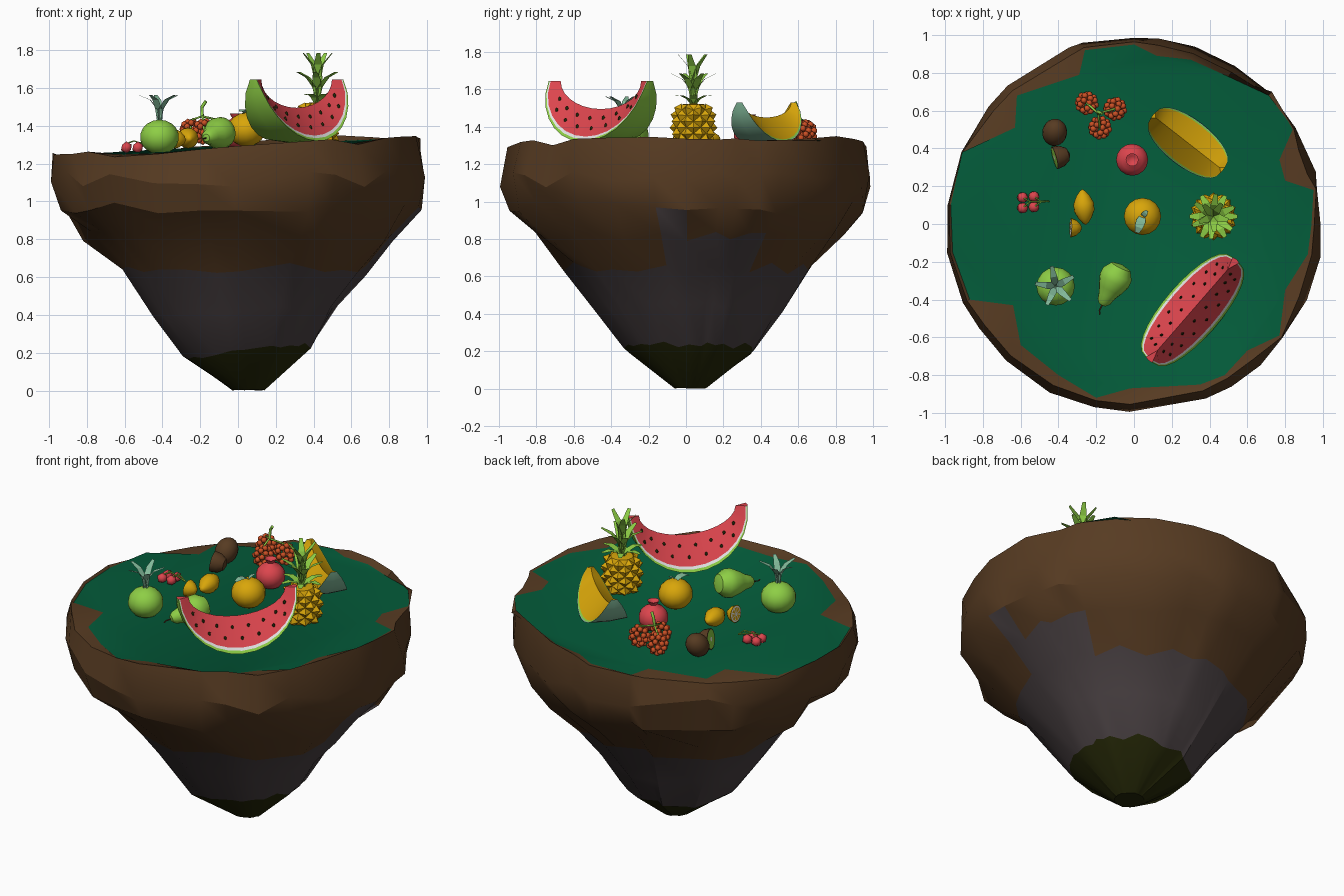
import bpy, bmesh, random
from math import sin, cos, pi, radians, atan2, degrees, hypot
from mathutils import Vector, Matrix

random.seed(4)
cube = bpy.data.objects.get("Cube")
if cube:
    bpy.data.objects.remove(cube)


def material(name, *rgb):
    m = bpy.data.materials.new(name)
    m.use_nodes = True
    m.diffuse_color = (*rgb, 1)
    m.node_tree.nodes["Principled BSDF"].inputs["Base Color"].default_value = (*rgb, 1)
    return m


GRASS = material("grass", .001, .105, .042)
SOIL = material("soil brown", .095, .044, .016)
STONE = material("stone grey", .068, .053, .056)
DARK = material("dark olive", .017, .019, .002)
RED = material("red", .72, .06, .075)
GREEN = material("fresh green", .27, .62, .06)
YELLOW = material("golden yellow", .69, .38, .003)
WHITE = material("white", .78, .78, .78)
BERRY = material("berry orange", .6, .08, .018)
SAGE = material("sage green", .23, .5, .33)
UP = Vector((0, 0, 1))


def finish(name, bm, mats, loc=(0, 0, 0), axis=UP, turn=0, angle=35, fix=True):
    if fix:
        bmesh.ops.recalc_face_normals(bm, faces=bm.faces)
    mesh = bpy.data.meshes.new(name)
    bm.to_mesh(mesh)
    bm.free()
    for m in mats:
        mesh.materials.append(m)
    ob = bpy.data.objects.new(name, mesh)
    bpy.context.collection.objects.link(ob)
    q = Vector(axis).to_track_quat('Z', 'Y') if axis is not UP else Matrix.Rotation(turn, 3, 'Z').to_quaternion()
    ob.location, ob.rotation_euler = loc, q.to_euler()
    if angle:
        bpy.ops.object.select_all(action='DESELECT')
        ob.select_set(True)
        bpy.context.view_layer.objects.active = ob
        bpy.ops.object.shade_smooth_by_angle(angle=radians(angle))
    return ob


def skin(bm, rings, bands):
    """Join rings of vertices with faces, one material index per band."""
    n = len(rings[0])
    for lower, upper, band in zip(rings, rings[1:], bands):
        for j in range(n):
            k = (j + 1) % n
            corners = list(dict.fromkeys((lower[j], lower[k], upper[k], upper[j])))
            bm.faces.new(corners).material_index = band


def lathe(name, profile, mats, loc, axis=UP, bands=None, n=16):
    bm = bmesh.new()
    rings = []
    for r, z in profile:
        if r == 0:
            rings.append([bm.verts.new((0, 0, z))] * n)
        else:
            rings.append([bm.verts.new((r * cos(2 * pi * j / n), r * sin(2 * pi * j / n), z)) for j in range(n)])
    skin(bm, rings, bands or [0] * len(profile))
    return finish(name, bm, mats, loc, axis)


def ball(r, h, steps=9):
    return [(round(r * sin(pi * i / steps), 4), -h * cos(pi * i / steps)) for i in range(steps + 1)]


def stem(name, points, mat, r=.006):
    cu = bpy.data.curves.new(name, 'CURVE')
    cu.dimensions, cu.bevel_depth, cu.bevel_resolution, cu.use_fill_caps = '3D', r, 1, True
    sp = cu.splines.new('POLY')
    sp.points.add(len(points) - 1)
    for p, co in zip(sp.points, points):
        p.co = (*co, 1)
    cu.materials.append(mat)
    bpy.context.collection.objects.link(bpy.data.objects.new(name, cu))


def leaf(bm, base, az, length, width, pitch, bend):
    out, side = Vector((cos(az), sin(az), 0)), Vector((-sin(az), cos(az), 0))
    p, last = Vector(base), None
    for w in (.7, 1, .9, .45):
        pair = [bm.verts.new(p + side * width * w * s) for s in (-.5, .5)]
        if last:
            bm.faces.new((last[0], last[1], pair[1], pair[0]))
        last = pair
        p = p + (out * cos(pitch) + UP * sin(pitch)) * length / 3
        pitch -= bend


def dots(name, centres, mat, r, scale=(1, 1, 1), **kw):
    bm = bmesh.new()
    for c in centres:
        bmesh.ops.create_icosphere(bm, subdivisions=1, radius=r, matrix=Matrix.Translation(c) @ Matrix.Diagonal((*scale, 1)))
    return finish(name, bm, [mat], angle=50, **kw)


# Floating island: grass outline, rim and tapering rings below
def ground(x, y):
    return 1.285 + .047 * x + .012 * y


outline = [(.94, 0), (.95, .18), (.8, .23), (.77, .34), (.84, .5), (.73, .7), (.5, .78), (.3, .87), (.12, .89),
           (0, .95), (-.26, .92), (-.29, .79), (-.62, .68), (-.63, .51), (-.91, .38), (-.97, .1), (-.96, -.15),
           (-.87, -.4), (-.64, -.43), (-.6, -.64), (-.4, -.8), (-.2, -.92), (-.02, -.87), (.35, -.85), (.48, -.8),
           (.6, -.67), (.77, -.59), (.8, -.35), (.92, -.16)]
bm = bmesh.new()
turf = [bm.verts.new((x, y, ground(x, y))) for x, y in outline]
rim = []
for x, y in outline:
    d = hypot(x, y)
    s = max(.955, min(d + .015, .985)) / d
    rim.append(bm.verts.new((x * s, y * s, ground(x, y) + random.uniform(-.015, .03) + .012 * x)))
rings = [turf, rim]
for r, z, wobble, lift in ((.995, 1.12, .01, .045), (.955, .97, .015, .035), (.82, .81, .02, .035), (.65, .64, .02, .035),
                           (.49, .42, .012, .02), (.345, .21, .01, .02), (.085, 0, 0, .006)):
    shift = (1.1 - z) * .05
    ring = []
    for x, y in outline:
        a = atan2(y, x)
        q = r + random.uniform(-wobble, wobble)
        tilt = .03 * cos(a) if 0 < z < .5 else 0
        ring.append(bm.verts.new((q * cos(a) + shift, q * sin(a) + shift * .4, z + random.uniform(0 if z == 0 else -lift, lift) + tilt)))
    rings.append(ring)
skin(bm, rings, [1, 1, 1, 1, 1, 2, 2, 3])
bm.faces.new(turf).material_index = 0
bm.faces.new(rings[-1]).material_index = 3
for f in bm.faces:  # stone rises higher on one flank
    c = f.calc_center_median()
    a = degrees(atan2(c.y, c.x))
    if .6 < c.z < .8 and -15 < a < 30 or .6 < c.z < .95 and -12 < a < 5:
        f.material_index = 2
finish("floating_island", bm, [GRASS, SOIL, STONE, DARK], angle=28)


# Crescent slices of melon with layered rind
def crescent(name, loc, turn, a, b, ai, bi, w, mats, cuts, seeds=False):
    def point(t, f, side):
        p = Vector((ai * cos(t), 0, -bi * sin(t))).lerp(Vector((a * cos(t), 0, -b * sin(t))), f)
        p.y = side * f * w * (.15 + .85 * max(sin(t), 0) ** .8)
        return p
    c, d = cuts
    section = [(0, 0), (c, 1), (d, 1), (1, 1), (1.08, 0), (1, -1), (d, -1), (c, -1)]
    bm = bmesh.new()
    strips = [[bm.verts.new(point(pi * i / 14, f, s)) for f, s in section] for i in range(15)]
    for one, two in zip(strips, strips[1:]):
        for k, m in enumerate((0, 1, 2, 2, 2, 2, 1, 0)):
            j = (k + 1) % 8
            bm.faces.new((one[k], one[j], two[j], two[k])).material_index = m
    for end in (strips[0], strips[-1]):
        bm.faces.new(end)
    finish(name, bm, mats, loc, turn=turn)
    if seeds:
        spots = [point(pi * (i + .5 * row + 1.4) / 10, f, s) for s in (-1, 1)
                 for row, f in enumerate((.3, .6)) for i in range(8 - row)]
        dots(name + "_seeds", spots, DARK, .015, (.65, .55, 1), loc=loc, turn=turn)


crescent("watermelon_slice", (.31, -.455, 1.645), radians(49), .35, .325, .285, .15, .15, [RED, WHITE, GREEN], (.84, .92), True)
crescent("melon_slice", (.285, .43, 1.53), radians(-38), .235, .21, .215, .08, .125, [YELLOW, GREEN, SAGE], (.9, .96))

# Pineapple with diamond studs and a leafy crown
px, py = .42, .04
lathe("pineapple_core", [(0, 0), (.07, 0), (.09, .04), (.093, .17), (.065, .215), (0, .22)], [YELLOW], (px, py, 1.305))
bm = bmesh.new()
rows = [[bm.verts.new((r * cos(a), r * sin(a), .032 * i)) for a in [(j + .5 * (i % 2)) * 2 * pi / 8 for j in range(8)]]
        for i, r in enumerate((.075, .09, .098, .1, .1, .095, .088, .07))]
for i in range(6):
    for j in range(8):
        k = j + i % 2
        bm.faces.new((rows[i][j], rows[i + 1][k % 8], rows[i + 2][j], rows[i + 1][k - 1]))
bm.normal_update()
bmesh.ops.poke(bm, faces=bm.faces[:], offset=.032)
finish("pineapple_studs", bm, [YELLOW], (px, py, 1.3), angle=0, fix=False)
bm = bmesh.new()
for layer, (pitch, length, count) in enumerate(((.9, .15, 6), (1.3, .2, 6), (1.55, .24, 5))):
    for i in range(count):
        leaf(bm, (0, 0, .03 * layer - .01), 2 * pi * (i + .4 * layer) / count, length, .045, pitch, .5 - .08 * layer)
finish("pineapple_crown", bm, [GREEN], (px, py, 1.52), angle=0)

# Round fruits
lathe("guava", ball(.103, .092), [GREEN], (-.415, -.33, 1.34))
bm = bmesh.new()
for i in range(5):
    leaf(bm, (0, 0, 0), 2 * pi * i / 5 + .5, .19, .04, 1.4, .5)
finish("guava_leaves", bm, [SAGE], (-.415, -.33, 1.425), angle=0)
lathe("orange", ball(.1, .09), [YELLOW], (.045, .04, 1.38))
bm = bmesh.new()
leaf(bm, (0, 0, 0), -1.9, .1, .05, .6, .5)
leaf(bm, (0, 0, 0), .9, .05, .03, 1, .4)
finish("orange_leaf", bm, [SAGE], (.045, .04, 1.465), angle=0)
lathe("pomegranate", ball(.086, .08)[:-1] + [(.022, .083), (.034, .106), (.02, .1), (0, .085)], [RED], (-.01, .34, 1.36))
pear_axis = Vector((-.42, -.85, -.15)).normalized()
pear_at = Vector((-.1, -.29, 1.36))
lathe("pear", [(0, -.085), (.055, -.072), (.083, -.03), (.085, .01), (.066, .06), (.046, .1), (.037, .135), (.02, .155), (0, .16)],
      [GREEN], pear_at, pear_axis)
stem("pear_stem", [pear_at + pear_axis * .15, pear_at + pear_axis * .19, (-.18, -.48, 1.33)], SOIL, .004)

# Lemon and its cut half
lathe("lemon", [(0, -.095), (.015, -.085), (.035, -.06), (.054, -.02), (.054, .02), (.035, .06), (.015, .085), (0, .095)],
      [YELLOW], (-.265, .09, 1.335), (-.1, 1, .05))
half_at, half_axis = (-.335, -.02, 1.33), (-.95, .02, .1)
lathe("half_lemon", [(0, -.06), (.02, -.052), (.042, -.028), (.052, 0), (.047, .001), (0, .001)],
      [YELLOW, WHITE], half_at, half_axis, [0, 0, 0, 0, 1])
bm = bmesh.new()
for i in range(8):
    a = i * pi / 4
    bm.faces.new([bm.verts.new((r * cos(a + s), r * sin(a + s), .003)) for r, s in ((.006, 0), (.04, -.3), (.04, .3))])
finish("lemon_segments", bm, [YELLOW], half_at, half_axis, angle=0)

# Kiwi and its cut half
lathe("kiwi", ball(.066, .08), [SOIL], (-.42, .485, 1.35), (.1, .6, .7))
lathe("half_kiwi", [(0, -.085), (.035, -.072), (.056, -.04), (.062, 0), (.056, .001), (.018, .001), (.013, .002), (0, .002)],
      [SOIL, GREEN, WHITE], (-.42, .35, 1.335), (-.9, -.25, .15), [0, 0, 0, 0, 1, 1, 2])

# Small red berries on stems
berries = [(-.59, .14), (-.53, .145), (-.59, .085), (-.53, .09)]
dots("red_berries", [(x, y, 1.285) for x, y in berries], RED, .032)
for x, y in berries:
    stem("red_berry_stem", [(x, y, 1.305), (x + .04, .118, 1.32), (-.45, .12, 1.285)], GREEN, .004)

# Bunches of tiny orange berries on a shared stalk
joint = Vector((-.19, .585, 1.45))
for x, y in ((-.25, .64), (-.1, .61), (-.18, .51)):
    spots = []
    for i in range(28):
        z = 1 - (2 * i + 1) / 28
        r = (1 - z * z) ** .5 * .048
        spots.append((x + r * cos(2.4 * i), y + r * sin(2.4 * i), 1.37 + .055 * z))
    dots("berry_bunch", spots, BERRY, .019)
    stem("bunch_stem", [(x, y, 1.38), (x, y, 1.43), joint], GREEN, .006)
stem("bunch_stalk", [joint, joint + Vector((0, .01, .05)), joint + Vector((.02, 0, .08))], GREEN, .009)
